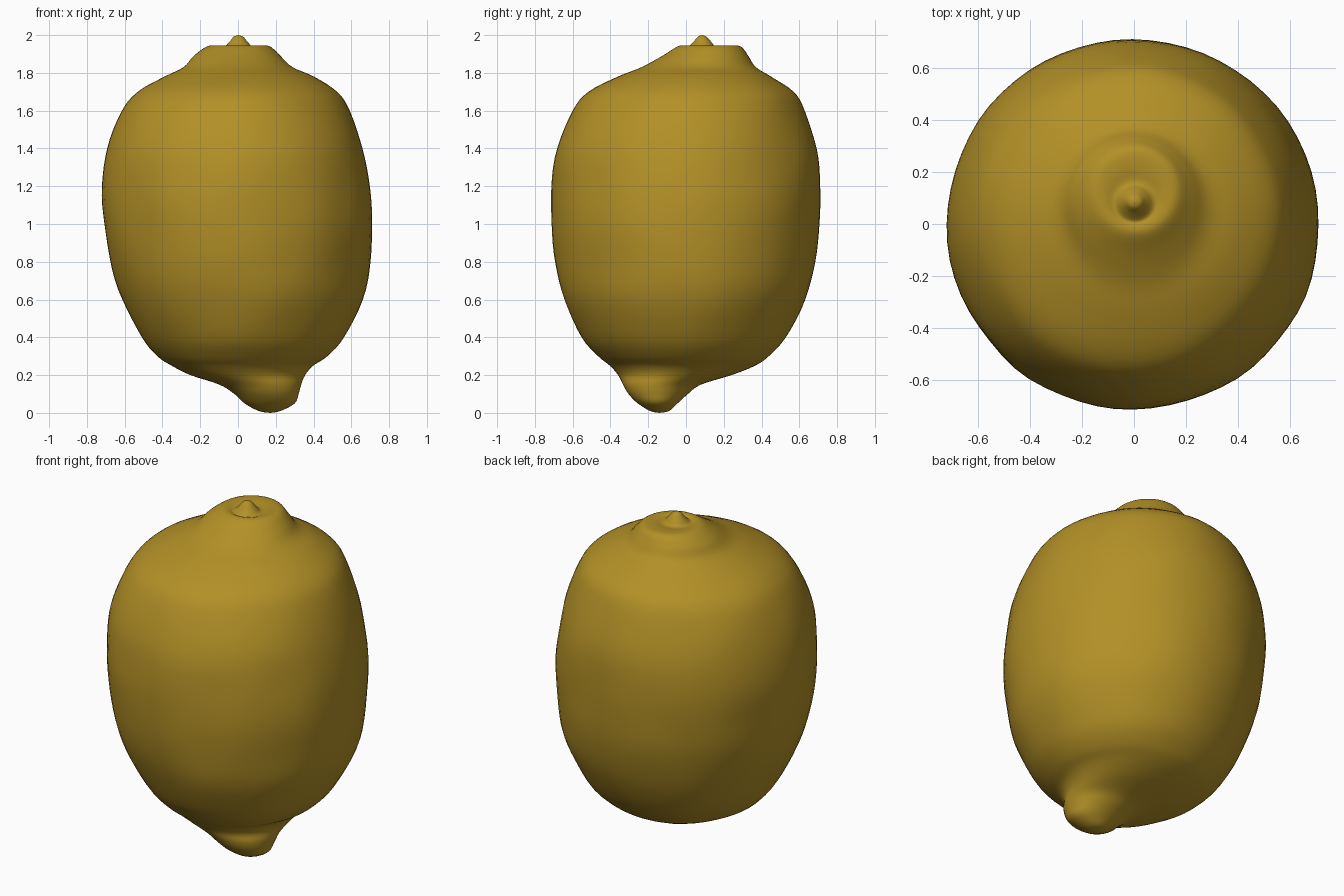
import bpy, bmesh, math
from mathutils import Vector, noise

# Cross-sections from the bottom nipple to the stem nub: z, x min, x max, y min, y max
ROWS = [
    (0.000, 0.170, 0.170, -0.140, -0.140),
    (0.010, 0.110, 0.225, -0.190, -0.090),
    (0.050, 0.035, 0.300, -0.255, -0.045),
    (0.100, -0.020, 0.322, -0.305, 0.010),
    (0.150, -0.100, 0.337, -0.335, 0.080),
    (0.200, -0.250, 0.358, -0.362, 0.240),
    (0.250, -0.350, 0.400, -0.405, 0.365),
    (0.300, -0.425, 0.475, -0.465, 0.440),
    (0.400, -0.510, 0.565, -0.550, 0.530),
    (0.600, -0.612, 0.663, -0.643, 0.632),
    (0.800, -0.675, 0.700, -0.692, 0.685),
    (1.000, -0.710, 0.714, -0.713, 0.705),
    (1.200, -0.717, 0.700, -0.710, 0.710),
    (1.400, -0.690, 0.662, -0.683, 0.690),
    (1.600, -0.615, 0.590, -0.600, 0.630),
    (1.700, -0.530, 0.525, -0.515, 0.570),
    (1.780, -0.390, 0.405, -0.360, 0.450),
    (1.830, -0.290, 0.290, -0.235, 0.370),
    (1.890, -0.235, 0.225, -0.125, 0.330),
    (1.940, -0.165, 0.170, -0.045, 0.290),
    (1.945, -0.115, 0.120, -0.010, 0.225),
    (1.938, -0.075, 0.080, 0.010, 0.160),
    (1.965, -0.045, 0.050, 0.040, 0.133),
    (1.992, -0.022, 0.027, 0.063, 0.108),
    (2.000, 0.003, 0.003, 0.085, 0.085),
]
SEGMENTS, STEPS = 64, 4


def spline(a, b, c, d, t):
    return [0.5 * (2 * q + (r - p) * t + (2 * p - 5 * q + 4 * r - s) * t * t
                   + (3 * q - p - 3 * r + s) * t ** 3) for p, q, r, s in zip(a, b, c, d)]


# Smoothly interpolate the cross-sections
sections = []
for i in range(len(ROWS) - 1):
    near = [ROWS[min(max(i + k, 0), len(ROWS) - 1)] for k in (-1, 0, 1, 2)]
    sections += [spline(*near, s / STEPS) for s in range(STEPS)]

# Fruit skin, with faint uneven bumps on the main body
bm = bmesh.new()
rings = []
for z, x0, x1, y0, y1 in sections[1:]:
    ring = []
    for k in range(SEGMENTS):
        a = 2 * math.pi * k / SEGMENTS
        c, s = math.cos(a), math.sin(a)
        p = Vector(((x0 + x1) / 2 + (x1 - x0) / 2 * c, (y0 + y1) / 2 + (y1 - y0) / 2 * s, z))
        fade = min(1, max(0, min(z - 0.05, 1.93 - z) * 4))
        bump = 0.008 * fade * noise.noise(p * 3.5)
        ring.append(bm.verts.new(p + Vector((c, s, 0)) * bump))
    rings.append(ring)
for lo, hi in zip(rings, rings[1:]):
    for k in range(SEGMENTS):
        n = (k + 1) % SEGMENTS
        bm.faces.new((lo[k], lo[n], hi[n], hi[k]))
bottom = bm.verts.new((0.17, -0.14, 0))
top = bm.verts.new((0.003, 0.085, 2))
for k in range(SEGMENTS):
    n = (k + 1) % SEGMENTS
    bm.faces.new((bottom, rings[0][n], rings[0][k]))
    bm.faces.new((top, rings[-1][k], rings[-1][n]))
bmesh.ops.recalc_face_normals(bm, faces=bm.faces)
for f in bm.faces:
    f.smooth = True

mesh = bpy.data.meshes.new("lemon")
bm.to_mesh(mesh)
bm.free()
peel = bpy.data.materials.new("lemon yellow peel")
peel.diffuse_color = (0.45, 0.28, 0.02, 1)
mesh.materials.append(peel)
bpy.context.collection.objects.link(bpy.data.objects.new("lemon", mesh))
